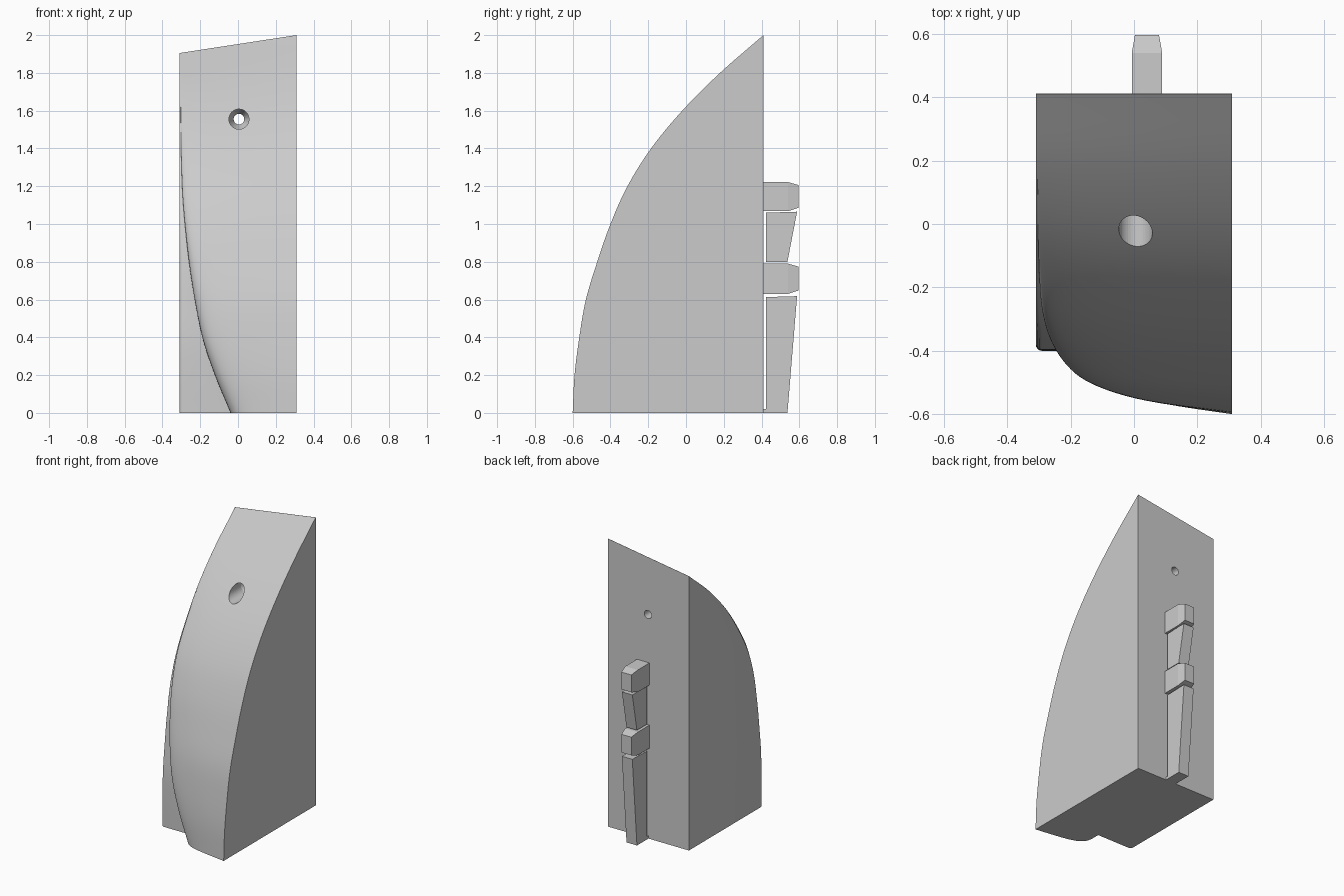
import bpy
import bmesh
import math

if "Cube" in bpy.data.objects:
    bpy.data.objects.remove(bpy.data.objects["Cube"])

grey = bpy.data.materials.new("light_grey")
grey.use_nodes = True
grey.diffuse_color = (0.6, 0.6, 0.6, 1)
grey.node_tree.nodes["Principled BSDF"].inputs["Base Color"].default_value = (0.6, 0.6, 0.6, 1)

HALF, BACK = 0.31, 0.41


def make(name, verts, faces):
    """Mesh object with welded points and outward normals."""
    bm = bmesh.new()
    vs = [bm.verts.new(v) for v in verts]
    for f in faces:
        bm.faces.new([vs[i] for i in f])
    bmesh.ops.recalc_face_normals(bm, faces=bm.faces)
    me = bpy.data.meshes.new(name)
    bm.to_mesh(me)
    bm.free()
    ob = bpy.data.objects.new(name, me)
    bpy.context.collection.objects.link(ob)
    me.materials.append(grey)
    return ob


def spline(vals, t):
    """Catmull-Rom through evenly spaced values."""
    n = len(vals) - 1
    i = min(int(t * n), n - 1)
    f = t * n - i
    b, c = vals[i], vals[i + 1]
    a = vals[i - 1] if i else 2 * b - c
    d = vals[i + 2] if i + 2 <= n else 2 * c - b
    return b + f / 2 * (c - a + f * (2 * a - 5 * b + 4 * c - d + f * (3 * (b - c) + d - a)))


# Body: horizontal sections with a rounded bulge beside a recessed shoulder
ridge = [-0.6, -0.59, -0.565, -0.53, -0.47, -0.40, -0.31, -0.185, -0.02, 0.18, 0.41]
shoulder = [-0.4, -0.4, -0.395, -0.375, -0.35, -0.31, -0.24, -0.13, 0.005, 0.185, 0.41]
fold = [-0.04, -0.12, -0.185, -0.225, -0.255, -0.277, -0.293, -0.3, -0.303, -0.304, -0.304]
ROWS, ARC = 56, 28
verts = []
for r in range(ROWS + 1):
    t = r / ROWS
    yr, ys, xe = spline(ridge, t), spline(shoulder, t), spline(fold, t)
    n = 5 - 2 * t
    row = []
    for k in range(ARC + 1):
        a = math.pi / 2 * k / ARC
        u = math.sin(a) ** (2 / n)
        v = 1 - max(math.cos(a), 0) ** (2 / n)
        row.append((HALF + (xe - HALF) * u, yr + (ys - yr) * (0.25 * u + 0.75 * v)))
    # shoulder with a small rounded corner
    c = min(0.02, 0.4 * (xe + HALF))
    d = min(c, BACK - ys)
    for k in range(5):
        a = math.pi / 2 * k / 4
        row.append((-HALF + c - c * math.sin(a), ys + d * (1 - math.cos(a))))
    row += [(-HALF, BACK + 0.001), (HALF, BACK + 0.001)]
    verts += [(x, y, t * (2 - 0.153 * (HALF - x))) for x, y in row]
W = len(verts) // (ROWS + 1)
faces = [(r * W + k, r * W + (k + 1) % W, (r + 1) * W + (k + 1) % W, (r + 1) * W + k)
         for r in range(ROWS) for k in range(W)]
faces += [tuple(range(W)), tuple(ROWS * W + k for k in range(W))]
body = make("body", verts, faces)

# Countersunk through hole, cut with a turned profile along y
SEG = 40
profile = [(-0.7, 0.053), (0.1, 0.053), (0.16, 0.028), (0.7, 0.028)]
cv = [(0.005 + rad * math.cos(2 * math.pi * k / SEG), y, 1.555 + rad * math.sin(2 * math.pi * k / SEG))
      for y, rad in profile for k in range(SEG)]
cf = [(j * SEG + k, j * SEG + (k + 1) % SEG, (j + 1) * SEG + (k + 1) % SEG, (j + 1) * SEG + k)
      for j in range(3) for k in range(SEG)]
cf += [tuple(range(SEG)), tuple(3 * SEG + k for k in range(SEG))]
cutter = make("hole_cutter", cv, cf)
cutter.hide_render = True
cutter.hide_viewport = True
cut = body.modifiers.new("hole", 'BOOLEAN')
cut.operation = 'DIFFERENCE'
cut.solver = 'EXACT'
cut.object = cutter

bpy.context.view_layer.objects.active = body
body.select_set(True)
bpy.ops.object.shade_smooth_by_angle(angle=math.radians(35))


# Back clip: lugs and hanging wedges, lofted along y from rectangles
def loft(name, rings):
    vs = []
    for y, w, z0, z1 in rings:
        vs += [(0.041 + sx * w, y if not isinstance(y, tuple) else y[i // 2], z)
               for i, (sx, z) in enumerate([(-1, z0), (1, z0), (1, z1), (-1, z1)])]
    fs = [(4 * j + k, 4 * j + (k + 1) % 4, 4 * j + 4 + (k + 1) % 4, 4 * j + 4 + k)
          for j in range(len(rings) - 1) for k in range(4)]
    m = 4 * (len(rings) - 1)
    return make(name, vs, fs + [(3, 2, 1, 0), (m, m + 1, m + 2, m + 3)])


for name, z0, z1 in (("upper_lug", 1.068, 1.222), ("lower_lug", 0.63, 0.79)):
    loft(name, [(0.405, 0.048, z0, z1), (0.54, 0.048, z0, z1),
                (0.596, 0.038, z0 + 0.018, z1 - 0.016)])
for name, z0, z1 in (("upper_wedge", 0.8, 1.06), ("lower_wedge", 0.0, 0.613)):
    loft(name, [(0.424, 0.04, z0, z1), ((0.537, 0.588), 0.04, z0, z1 + 0.005)])
loft("clip_foot", [(0.405, 0.04, 0.0, 0.02), (0.43, 0.04, 0.0, 0.02)])
